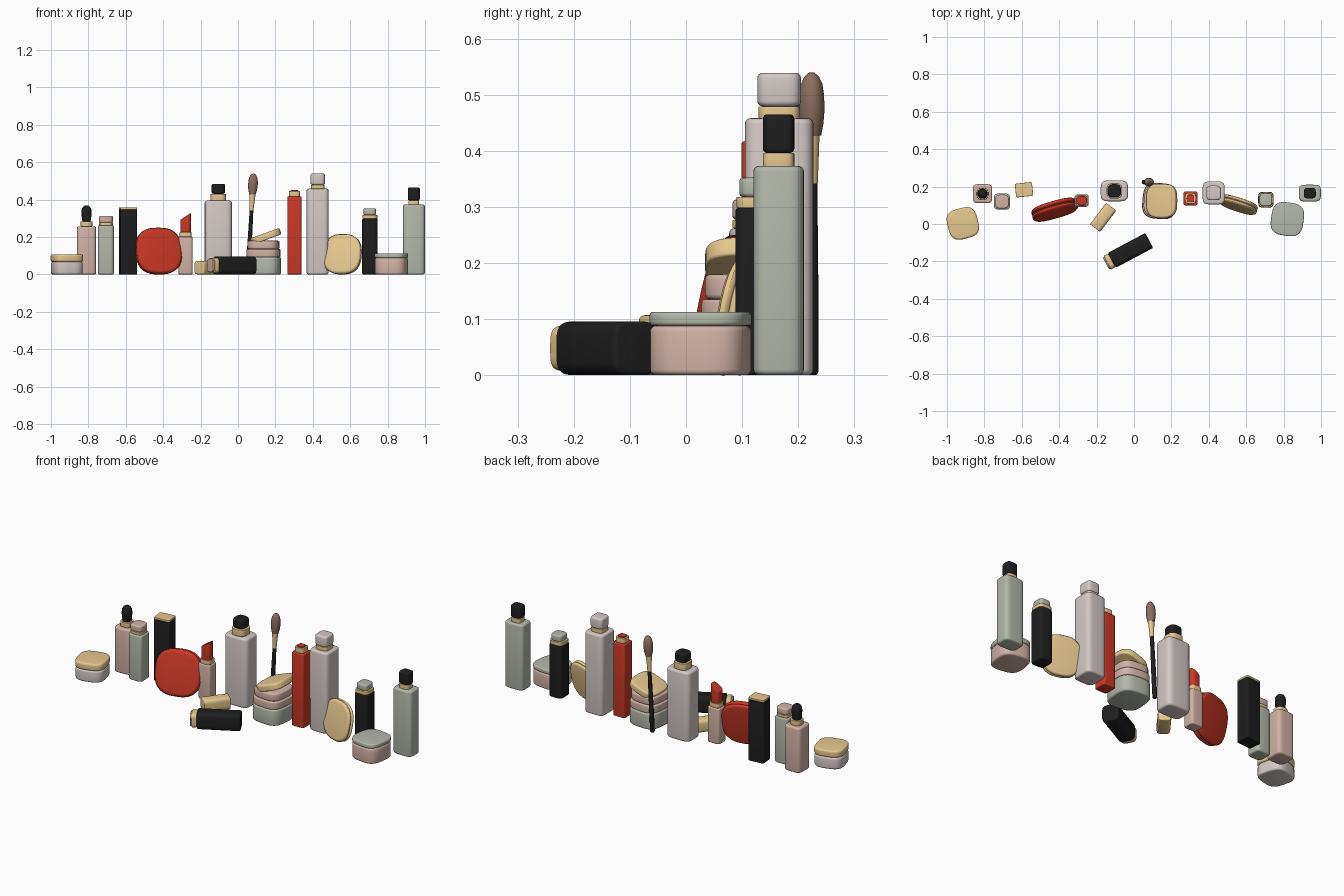
import bpy, bmesh
from math import cos, sin, pi, radians, copysign
from mathutils import Matrix, Vector, Euler

if "Cube" in bpy.data.objects:
    bpy.data.objects.remove(bpy.data.objects["Cube"])

PALETTE = {
    "gold": (.79, .58, .27), "pink": (.64, .45, .39), "sage": (.45, .48, .41),
    "red": (.60, .04, .018), "black": (.013, .013, .014), "white": (.66, .59, .57),
    "bristle": (.26, .16, .12),
}
MATS = {}
for key, rgb in PALETTE.items():
    MATS[key] = bpy.data.materials.new(key)
    MATS[key].diffuse_color = (*rgb, 1)

SEG = 48


def loft(name, prof, n, colour, loc=(0, 0, 0), rot=(0, 0, 0), slant=None):
    """Stack superellipse rings (z, half x, half y) and cap both ends."""
    bm = bmesh.new()
    rings = []
    for z, hx, hy in prof:
        ring = []
        for i in range(SEG):
            c, s = cos(2 * pi * i / SEG), sin(2 * pi * i / SEG)
            ring.append(bm.verts.new((copysign(abs(c) ** (2 / n), c) * hx,
                                      copysign(abs(s) ** (2 / n), s) * hy, z)))
        rings.append(ring)
    for a, b in zip(rings, rings[1:]):
        for i in range(SEG):
            j = (i + 1) % SEG
            bm.faces.new((a[i], a[j], b[j], b[i]))
    bm.faces.new(rings[0][::-1])
    bm.faces.new(rings[-1])
    if slant:  # cut the upper end on a slope
        mid = (prof[0][0] + prof[-1][0]) / 2
        for v in bm.verts:
            if v.co.z > mid:
                v.co.z += v.co.x * slant
    me = bpy.data.meshes.new(name)
    bm.to_mesh(me)
    bm.free()
    me.materials.append(MATS[colour])
    ob = bpy.data.objects.new(name, me)
    ob.location = loc
    ob.rotation_euler = [radians(a) for a in rot]
    bpy.context.collection.objects.link(ob)
    return ob


def slab(z0, z1, hx, hy, b0=.006, b1=.006):
    """Profile of a straight block with rounded lower and upper edges."""
    q = [i * pi / 8 for i in range(5)]
    low = [(z0 + b0 * (1 - sin(a)), hx - b0 * (1 - cos(a)), hy - b0 * (1 - cos(a)))
           for a in reversed(q)]
    high = [(z1 - b1 * (1 - sin(a)), hx - b1 * (1 - cos(a)), hy - b1 * (1 - cos(a)))
            for a in q]
    return low + high


def stack(name, loc, rot, parts):
    """Parts along one local axis: (label, colour, z0, z1, hx, hy, n, bevel)."""
    for label, colour, z0, z1, hx, hy, n, b in parts:
        loft(f"{name}_{label}", slab(z0, z1, hx, hy, b, b), n, colour, loc, rot)


# jar at far left
stack("left_jar", (-.915, .003, 0), (0, 0, 15), [
    ("body", "white", 0, .067, .080, .080, 3.2, .010),
    ("lid", "gold", .067, .107, .082, .082, 3.2, .010)])

# dropper bottle, pink
stack("pink_dropper", (-.81, .162, 0), (0, 0, 0), [
    ("bottle", "pink", 0, .256, .052, .051, 5, .010),
    ("collar", "gold", .256, .284, .031, .031, 3, .003)])
loft("pink_dropper_bulb", [(.284, .022, .022), (.30, .025, .025), (.33, .027, .027),
     (.35, .025, .025), (.362, .018, .018), (.369, .008, .008)], 2.2, "black", (-.81, .162, 0))

# small sage bottle
stack("small_bottle", (-.706, .120, 0), (0, 0, 0), [
    ("body", "sage", 0, .262, .043, .043, 4.5, .009),
    ("collar", "gold", .262, .277, .037, .037, 3.5, .002),
    ("cap", "pink", .277, .313, .037, .037, 3.5, .007)])

# black box with gold top
stack("black_box", (-.588, .183, 0), (0, 0, 6), [
    ("body", "black", 0, .347, .046, .037, 12, .003),
    ("top", "gold", .347, .358, .046, .037, 12, .002)])

# leaning red compact, two shells with a seam
stack("red_compact", (-.425, .077, .124), (78, 0, 16), [
    ("base", "red", -.024, -.001, .124, .124, 2.7, .014),
    ("lid", "red", -.001, .026, .125, .125, 2.7, .018)])

# lipstick with slanted bullet
stack("lipstick", (-.28, .125, 0), (0, 0, 0), [
    ("case", "pink", 0, .202, .038, .034, 5, .006),
    ("collar", "gold", .202, .226, .032, .029, 4, .002)])
loft("lipstick_bullet", slab(.226, .310, .028, .026, .001, .004), 3, "red",
     (-.28, .125, 0), slant=.65)

# lipstick cap lying down
stack("loose_cap", (-.208, -.022, .036), (0, 90, 53), [
    ("shell", "gold", 0, .143, .036, .034, 4, .005)])

# black tube lying in front
stack("lying_tube", (-.150, -.211, .048), (0, 90, 28), [
    ("base", "pink", 0, .012, .036, .036, 4, .003),
    ("ring", "gold", .008, .036, .041, .041, 4, .004),
    ("body", "black", .036, .262, .048, .045, 4, .008)])

# white dropper bottle
stack("white_bottle", (-.105, .177, 0), (0, 0, 0), [
    ("body", "white", 0, .394, .073, .056, 4.5, .012),
    ("collar", "gold", .394, .431, .042, .042, 3, .003),
    ("cap", "black", .431, .484, .036, .036, 3, .010)])

# brush leaning slightly to the right
BR, BROT = (.053, .224, 0), (0, 3.2, 0)
loft("brush_handle", [(.001, .009, .009), (.006, .012, .012), (.15, .012, .012),
                      (.345, .010, .010)], 2, "black", BR, BROT)
loft("brush_ferrule", [(.343, .011, .011), (.36, .0115, .0115), (.43, .017, .014)],
     2, "gold", BR, BROT)
loft("brush_bristles", [(.428, .017, .017), (.45, .023, .021), (.475, .026, .023),
     (.50, .025, .022), (.52, .021, .019), (.533, .014, .013), (.540, .005, .005)],
     2, "bristle", BR, BROT)

# two stacked jar parts with a tilted lid on top
stack("stacked_jar", (.137, .123, 0), (0, 0, -5), [
    ("base", "sage", 0, .092, .092, .096, 3.2, .010),
    ("middle", "pink", .092, .135, .090, .094, 3.2, .006),
    ("upper", "pink", .135, .180, .084, .088, 3.2, .009)])
loft("tilted_lid", slab(-.018, .018, .084, .090, .006, .009), 3.2, "gold",
     (.148, .124, .203), (0, -20, 0))

# slim red tube
stack("red_tube", (.302, .137, 0), (0, 0, 0), [
    ("body", "red", 0, .417, .038, .038, 7, .005),
    ("collar", "gold", .417, .445, .029, .029, 4, .002),
    ("cap", "red", .440, .452, .020, .020, 4, .003)])

# tall white bottle
stack("tall_bottle", (.426, .166, 0), (0, 0, 0), [
    ("body", "white", 0, .458, .059, .061, 5, .010),
    ("collar", "gold", .456, .479, .037, .037, 4, .002),
    ("cap", "white", .479, .539, .039, .039, 4, .010)])

# leaning gold compact
stack("gold_compact", (.559, .104, .107), (79, 0, -18), [
    ("base", "gold", -.019, 0, .104, .107, 2.6, .012),
    ("lid", "gold", -.001, .021, .105, .108, 2.6, .015)])

# small black bottle
stack("black_bottle", (.705, .130, 0), (0, 0, 0), [
    ("body", "black", 0, .298, .041, .042, 4.5, .006),
    ("collar", "gold", .298, .318, .040, .040, 4, .002),
    ("cap", "sage", .318, .352, .034, .035, 3.5, .007)])

# wide jar at right
stack("right_jar", (.820, .026, 0), (0, 0, -8), [
    ("body", "pink", 0, .088, .086, .088, 3.1, .010),
    ("lid", "sage", .088, .113, .087, .089, 3.1, .007)])

# tall sage bottle at far right
stack("sage_bottle", (.940, .165, 0), (0, 0, 0), [
    ("body", "sage", 0, .373, .059, .045, 4.5, .010),
    ("collar", "gold", .370, .396, .029, .028, 4, .002),
    ("cap", "black", .396, .465, .032, .028, 4, .008)])

# smooth shading with sharp edges kept
bpy.ops.object.select_all(action='SELECT')
bpy.context.view_layer.objects.active = bpy.context.collection.objects[0]
bpy.ops.object.shade_smooth_by_angle(angle=radians(35))

for m in bpy.data.materials:
    if m.users and not m.is_grease_pencil:
        m.use_nodes = True
        m.node_tree.nodes["Principled BSDF"].inputs["Base Color"].default_value = m.diffuse_color
